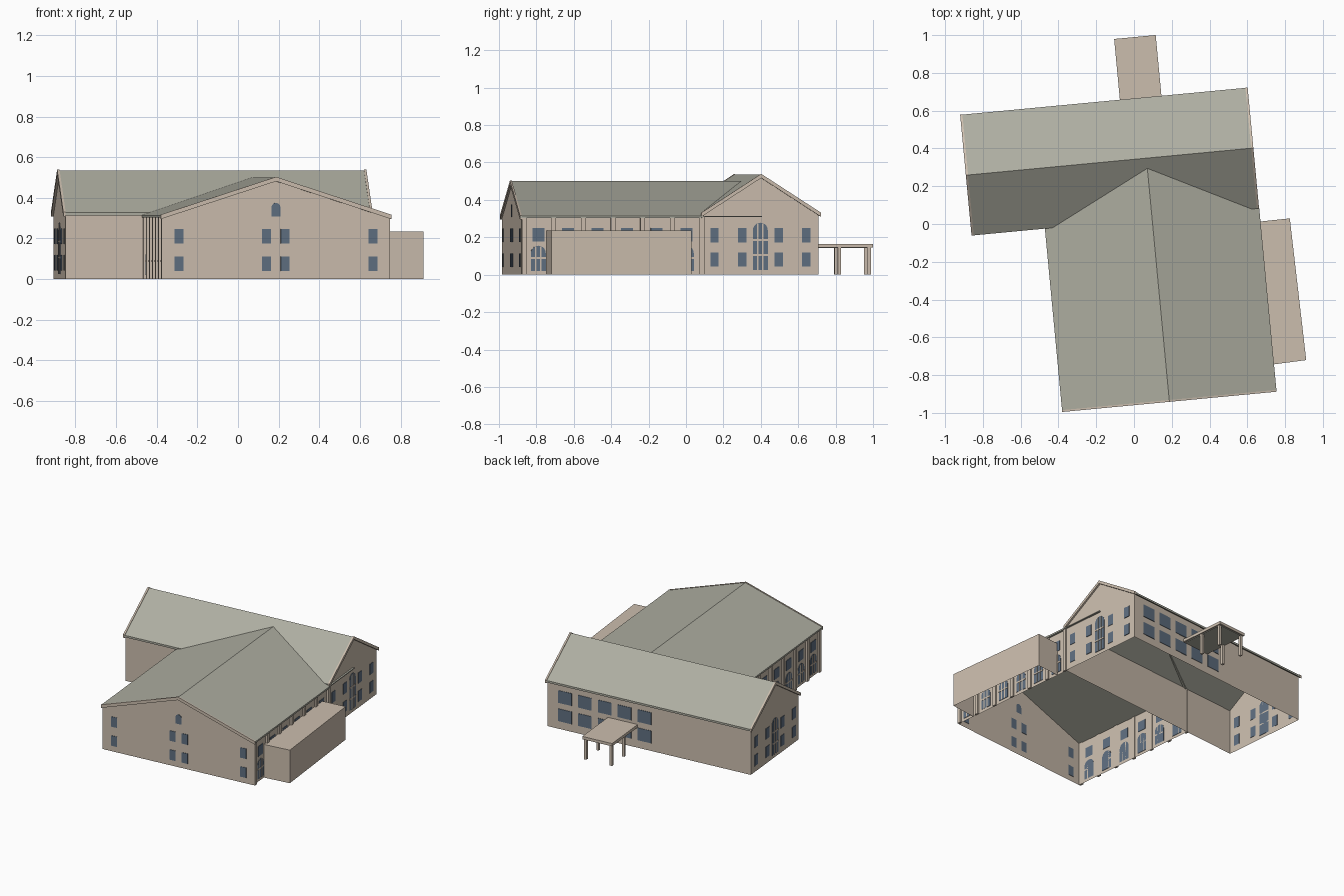
import bpy, bmesh, math

if "Cube" in bpy.data.objects:
    bpy.data.objects.remove(bpy.data.objects["Cube"])

TURN = math.radians(5.4)      # whole building is turned on its plot


def material(name, rgb):
    m = bpy.data.materials.new(name)
    m.use_nodes = True
    m.diffuse_color = (*rgb, 1)
    m.node_tree.nodes["Principled BSDF"].inputs["Base Color"].default_value = (*rgb, 1)
    return m


WALL = material("tan_wall", (0.60, 0.51, 0.42))
ROOF = material("grey_green_roof", (0.42, 0.42, 0.355))
GLASS = material("blue_grey_glass", (0.115, 0.16, 0.22))


def finish(bm, name, mat):
    bmesh.ops.recalc_face_normals(bm, faces=bm.faces[:])
    mesh = bpy.data.meshes.new(name)
    bm.to_mesh(mesh)
    bm.free()
    mesh.materials.append(mat)
    ob = bpy.data.objects.new(name, mesh)
    ob.rotation_euler.z = TURN
    bpy.context.collection.objects.link(ob)
    return ob


def prism(bm, pts, place, d0, d1):
    """Closed prism of a 2D outline between depths; a depth may vary per point."""
    n = len(pts)
    depth = lambda d, i: d[i] if isinstance(d, list) else d
    a = [bm.verts.new(place(s, z, depth(d0, i))) for i, (s, z) in enumerate(pts)]
    b = [bm.verts.new(place(s, z, depth(d1, i))) for i, (s, z) in enumerate(pts)]
    bm.faces.new(a)
    bm.faces.new(b[::-1])
    for i in range(n):
        j = (i + 1) % n
        bm.faces.new((a[i], a[j], b[j], b[i]))


def solid(name, pts, place, d0, d1, mat):
    bm = bmesh.new()
    prism(bm, pts, place, d0, d1)
    return finish(bm, name, mat)


def along_u(s, z, d):
    return (d, s, z)


def along_v(s, z, d):
    return (s, d, z)


def rect(s, z0, z1, w):
    return [(s - w / 2, z0), (s + w / 2, z0), (s + w / 2, z1), (s - w / 2, z1)]


def arch(s, z0, z1, w, steps=10):
    r = w / 2
    curve = [(s + r * math.cos(math.pi * i / steps),
              z1 - r + r * math.sin(math.pi * i / steps)) for i in range(steps + 1)]
    return [(s - r, z0), (s + r, z0)] + curve


def chevron(mid, half, eave, peak, thick):
    return [(mid - half, eave), (mid, peak), (mid + half, eave),
            (mid + half, eave - thick), (mid, peak - thick), (mid - half, eave - thick)]


def shell(name, mid, half, eave, peak, place, d0, d1, back_gable):
    """Walls open below and above: two long sides and the gable ends."""
    bm = bmesh.new()
    prof = [(mid - half, 0), (mid - half, eave), (mid, peak), (mid + half, eave), (mid + half, 0)]
    a, b = ([bm.verts.new(place(s, z, d)) for s, z in prof] for d in (d0, d1))
    bm.faces.new(a)
    if back_gable:
        bm.faces.new(b[::-1])
    for i in (0, 3):
        bm.faces.new((a[i], b[i], b[i + 1], a[i + 1]))
    return finish(bm, name, WALL)


def open_box(name, corners, height):
    """Box without a floor, over four ground corners."""
    bm = bmesh.new()
    lo = [bm.verts.new((x, y, 0)) for x, y in corners]
    hi = [bm.verts.new((x, y, height)) for x, y in corners]
    bm.faces.new(hi)
    for i in range(4):
        j = (i + 1) % 4
        bm.faces.new((lo[i], lo[j], hi[j], hi[i]))
    return finish(bm, name, WALL)


def facade(name, place, pos, sign, outlines, bars=()):
    """Thin window panes on a wall, with glazing bars in the wall colour."""
    for part, shapes, d, mat in (("windows", outlines, 0.003, GLASS), ("bars", bars, 0.005, WALL)):
        if shapes:
            bm = bmesh.new()
            for pts in shapes:
                prism(bm, pts, place, pos - sign * 0.001, pos + sign * d)
            finish(bm, f"{name}_{part}", mat)


def glazing(s, z0, z1, w, rows):
    bars = [rect(s + k * w / 6, z0, z1, 0.007) for k in (-1, 1)]
    return bars + [rect(s, z - 0.005, z + 0.005, w) for z in rows]


# Wing: ridge runs across the building
W_MID, W0, W1 = 0.341, -0.85, 0.655
shell("wing_walls", W_MID, 0.31, 0.318, 0.52, along_u, W0, W1, True)
solid("wing_roof", chevron(W_MID, 0.321, 0.328, 0.535, 0.014), along_u, W0 - 0.01, W1 + 0.01, ROOF)
for side, d in (("right", W0 - 0.012), ("left", W1)):
    solid(f"wing_rake_{side}", chevron(W_MID, 0.322, 0.331, 0.539, 0.022), along_u, d, d + 0.012, WALL)

# Hall: ridge runs front to back and dies into the wing roof
H_MID, FRONT = 0.098, -0.945
shell("hall_walls", H_MID, 0.553, 0.306, 0.487, along_v, FRONT, 0.032, False)
ends = [0.02, 0.288, 0.02, 0.02, 0.288, 0.02]
solid("hall_roof", chevron(H_MID, 0.57, 0.315, 0.5, 0.012), along_v, FRONT - 0.008, ends, ROOF)
solid("hall_rake", chevron(H_MID, 0.57, 0.317, 0.503, 0.022), along_v, FRONT - 0.01, FRONT, WALL)
solid("left_gutter", rect(0.66, 0.309, 0.315, 0.014), along_v, FRONT, 0.345, ROOF)

# Side annex
open_box("side_annex", [(0.652, -0.81), (0.840, -0.803), (0.824, -0.048), (0.652, -0.05)], 0.235)

# Rear canopy on posts
CU = 0.098
solid("canopy_slab", rect(CU, 0.145, 0.165, 0.221), along_v, 0.651, 0.985, WALL)
solid("canopy_underside", rect(CU, 0.142, 0.146, 0.2), along_v, 0.66, 0.975, ROOF)
for du in (-0.095, 0.095):
    for v in (0.805, 0.965):
        solid("canopy_post", rect(CU + du, 0, 0.146, 0.018), along_v, v - 0.009, v + 0.009, WALL)

# Front gable windows
panes = [rect(H_MID + o, z, z + 0.072, 0.044)
         for o in (-0.479, -0.046, 0.046, 0.479) for z in (0.04, 0.175)]
panes.append(arch(H_MID, 0.308, 0.375, 0.044))
facade("front", along_v, FRONT, -1, panes)

# Wing gable windows, the same at both ends
panes = [rect(W_MID - 0.004 + o, z, z + 0.076, 0.045)
         for o in (-0.246, -0.098, 0.098, 0.246) for z in (0.043, 0.173)]
panes.append(arch(W_MID - 0.004, 0.025, 0.278, 0.08))
bars = glazing(W_MID - 0.004, 0.025, 0.274, 0.08, (0.105, 0.185))
facade("wing_left_gable", along_u, W1, 1, panes, bars)
facade("wing_right_gable", along_u, W0, -1, panes, bars)

# Rear wall windows
panes = [rect(0.525 - 0.147 * i, z, z + 0.088, 0.1) for i in range(5) for z in (0.055, 0.185)]
facade("rear", along_v, W_MID + 0.31, 1, panes)

# Hall sides: pilasters between bays, each bay an arch below a window
STEP = 0.159
bays = [-0.855 + STEP * i for i in range(6)]
panes = [rect(v, 0.178, 0.25, 0.064) for v in bays] + [arch(v, 0.02, 0.155, 0.08) for v in bays]
bars = [b for v in bays for b in glazing(v, 0.02, 0.151, 0.08, (0.09,))]
for side, sign in (("left", 1), ("right", -1)):
    wall_u = H_MID + sign * 0.553
    facade(f"hall_{side}", along_u, wall_u, sign, panes, bars)
    for i in range(7):
        v = -0.931 + STEP * i
        solid(f"pilaster_{side}", rect(v, 0, 0.308, 0.025), along_u,
              wall_u - sign * 0.002, wall_u + sign * 0.012, WALL)
